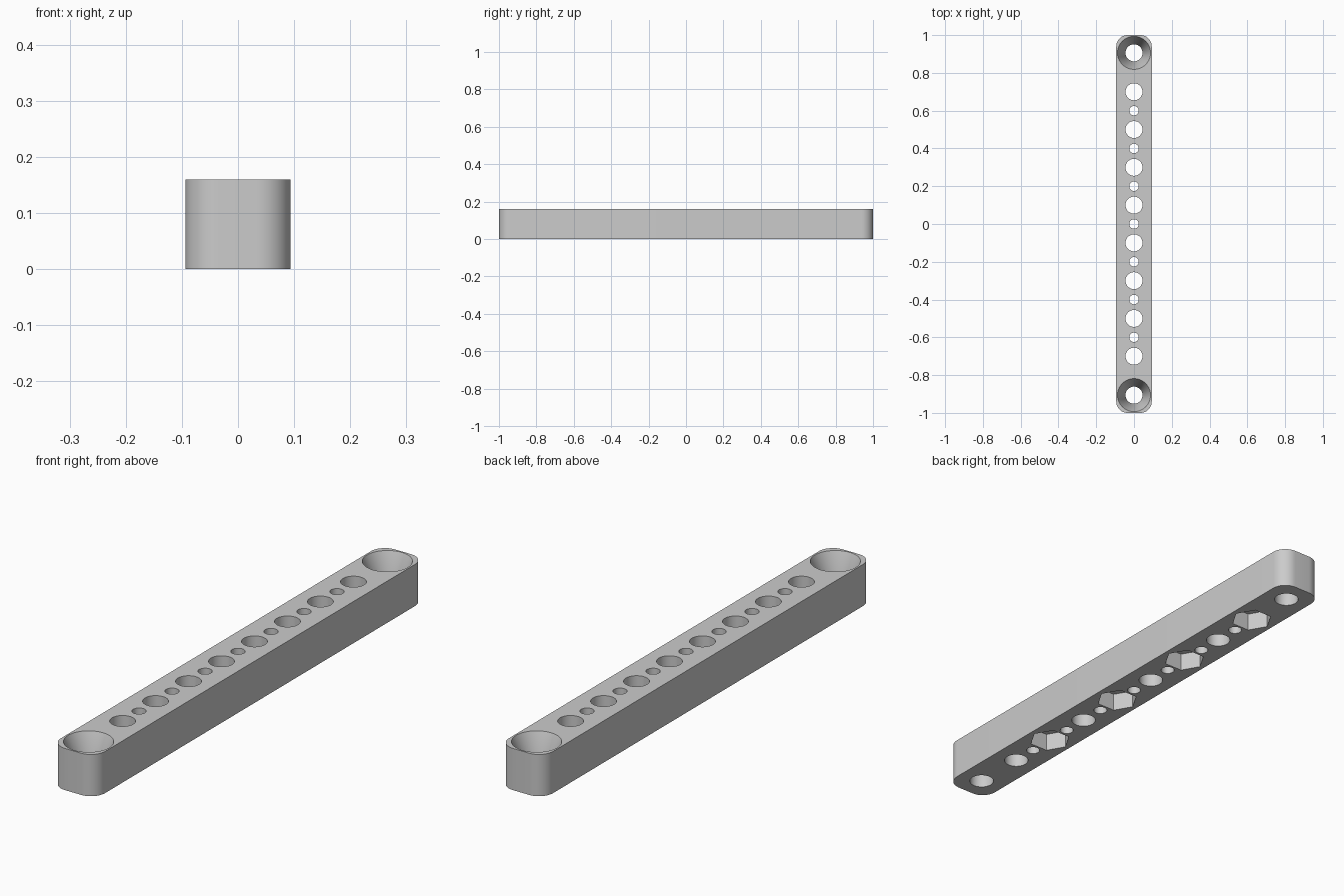
import bpy
import bmesh
from math import radians, cos, sin, pi

cube = bpy.data.objects.get("Cube")
if cube:
    bpy.data.objects.remove(cube, do_unlink=True)

HALF_W, HALF_L, HEIGHT, CORNER = 0.094, 1.0, 0.16, 0.06
BIG_R, SMALL_R, END_Y = 0.045, 0.025, 0.906

grey = bpy.data.materials.new("light_grey")
grey.use_nodes = True
grey.diffuse_color = (0.6, 0.6, 0.6, 1)
grey.node_tree.nodes["Principled BSDF"].inputs["Base Color"].default_value = (0.6, 0.6, 0.6, 1)


def make_object(name, bm):
    bmesh.ops.recalc_face_normals(bm, faces=bm.faces)
    mesh = bpy.data.meshes.new(name)
    bm.to_mesh(mesh)
    bm.free()
    mesh.materials.append(grey)
    obj = bpy.data.objects.new(name, mesh)
    bpy.context.collection.objects.link(obj)
    return obj


def add_turned(bm, y, profile, sides):
    """Closed solid lofted through (radius, z) rings around a vertical axis."""
    rings = [[bm.verts.new((r * cos(2 * pi * i / sides), y + r * sin(2 * pi * i / sides), z))
              for i in range(sides)] for r, z in profile]
    for low, high in zip(rings, rings[1:]):
        for i in range(sides):
            j = (i + 1) % sides
            bm.faces.new((low[i], low[j], high[j], high[i]))
    bm.faces.new(rings[0][::-1])
    bm.faces.new(rings[-1])


# Beam with rounded vertical corners
bm = bmesh.new()
bmesh.ops.create_cube(bm, size=1)
for v in bm.verts:
    v.co = (v.co.x * 2 * HALF_W, v.co.y * 2 * HALF_L, (v.co.z + 0.5) * HEIGHT)
upright = [e for e in bm.edges if abs(e.verts[0].co.z - e.verts[1].co.z) > 0.1]
bmesh.ops.bevel(bm, geom=upright, offset=CORNER, segments=12, profile=0.5, affect='EDGES')
beam = make_object("drilled_beam", bm)

# Through holes: wide and narrow alternating, with a countersink at each end
bm = bmesh.new()
for i in range(-7, 8):
    r = BIG_R if i % 2 else SMALL_R
    add_turned(bm, i / 10, [(r, -0.1), (r, 0.3)], 48)
slope = (0.0875 - BIG_R) / 0.11
for y in (-END_Y, END_Y):
    add_turned(bm, y, [(BIG_R, -0.1), (BIG_R, HEIGHT - 0.11),
                       (0.0875 + slope * 0.01, HEIGHT + 0.01)], 64)
holes = make_object("hole_cutter", bm)

# Hexagonal nut pockets in the underside, at every other wide hole
bm = bmesh.new()
for y in (-0.5, -0.1, 0.3, 0.7):
    add_turned(bm, y, [(0.077, -0.1), (0.077, 0.07)], 6)
pockets = make_object("nut_pocket_cutter", bm)

# Cut the beam, then drop the cutters
bpy.ops.object.select_all(action='DESELECT')
bpy.context.view_layer.objects.active = beam
beam.select_set(True)
for cutter in (holes, pockets):
    cutter.hide_render = True
    mod = beam.modifiers.new(cutter.name, 'BOOLEAN')
    mod.operation = 'DIFFERENCE'
    mod.solver = 'EXACT'
    mod.object = cutter
    bpy.ops.object.modifier_apply(modifier=mod.name)
    bpy.data.objects.remove(cutter, do_unlink=True)
bpy.ops.object.shade_smooth_by_angle(angle=radians(25))
